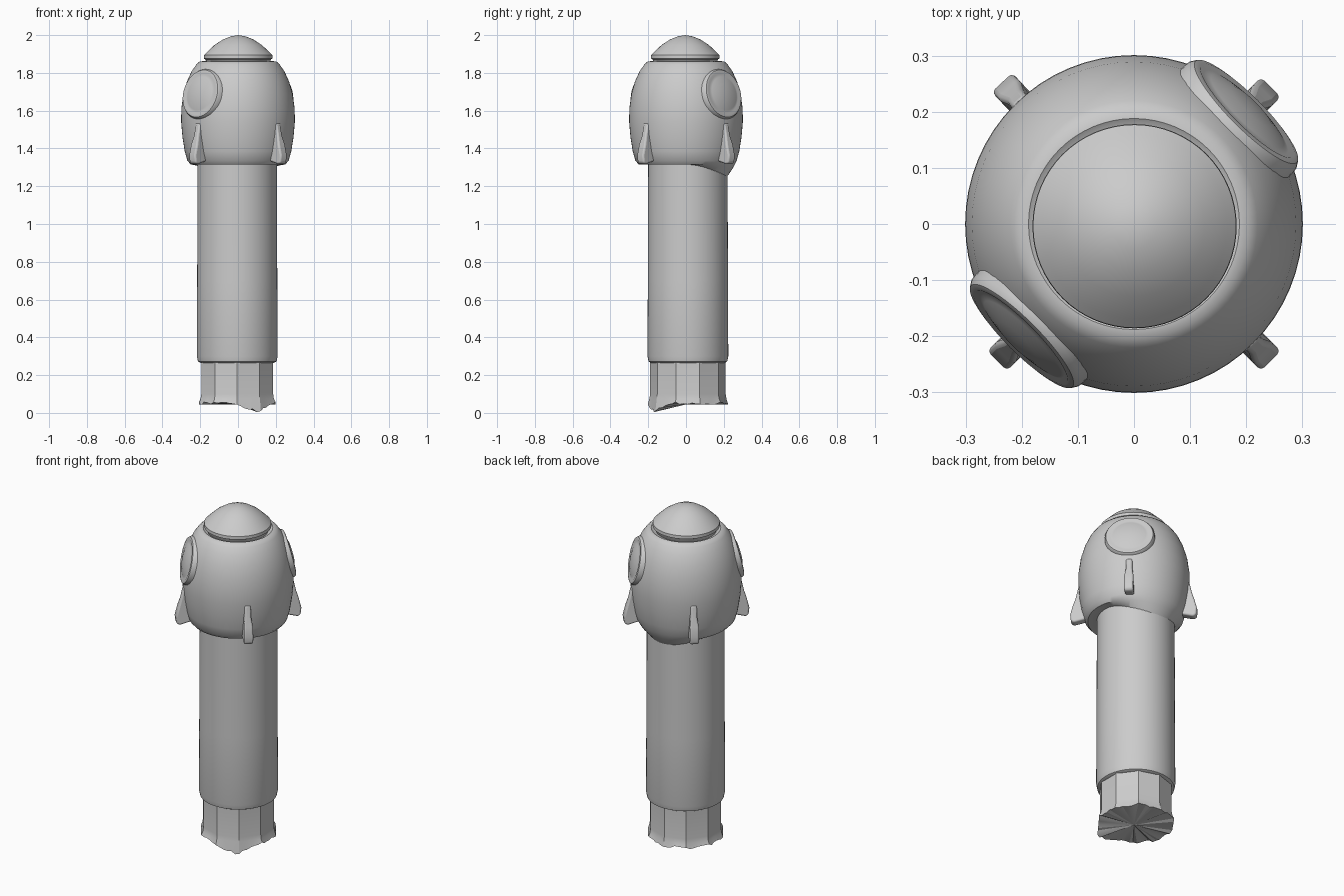
import bpy, bmesh, math, random
from mathutils import Matrix, Vector

random.seed(4)
if "Cube" in bpy.data.objects:
    bpy.data.objects.remove(bpy.data.objects["Cube"])

grey = bpy.data.materials.new("plain_grey")
grey.use_nodes = True
grey.diffuse_color = (0.6, 0.6, 0.6, 1)
grey.node_tree.nodes["Principled BSDF"].inputs["Base Color"].default_value = (0.6, 0.6, 0.6, 1)


def finish(name, bm, angle=40):
    bmesh.ops.remove_doubles(bm, verts=bm.verts, dist=0.0001)
    bmesh.ops.recalc_face_normals(bm, faces=bm.faces)
    mesh = bpy.data.meshes.new(name)
    bm.to_mesh(mesh)
    bm.free()
    mesh.materials.append(grey)
    obj = bpy.data.objects.new(name, mesh)
    bpy.context.collection.objects.link(obj)
    bpy.ops.object.select_all(action="DESELECT")
    obj.select_set(True)
    bpy.context.view_layer.objects.active = obj
    bpy.ops.object.shade_smooth_by_angle(angle=math.radians(angle))
    return obj


def lathe(profile, sides=64, turn=0.0):
    """Revolve (radius, height) points; zero radii close the ends."""
    bm = bmesh.new()
    rings = []
    for r, z in profile:
        rings.append([bm.verts.new((r * math.cos(a), r * math.sin(a), z))
                      for a in (turn + math.tau * i / sides for i in range(sides))])
    for low, high in zip(rings, rings[1:]):
        for i in range(sides):
            j = (i + 1) % sides
            bm.faces.new((low[i], low[j], high[j], high[i]))
    for end, ring in ((profile[0], rings[0]), (profile[-1], rings[-1])):
        if end[0] > 0:
            bm.faces.new(ring)
    return bm


# Tall shaft with a rounded lower lip
shaft = lathe([(0.195, 0.265), (0.208, 0.272), (0.214, 0.3), (0.212, 0.7), (0.21, 1.34)])
bmesh.ops.translate(shaft, verts=shaft.verts, vec=(-0.004, 0.01, 0))
finish("shaft", shaft)

# Faceted foot with a ragged, slightly flared lower edge
foot = bmesh.new()
corners, steps = 10, 6
levels = []
for r, z in ((0.213, 0.05), (0.204, 0.075), (0.2, 0.1), (0.2, 0.28)):
    ring = []
    for c in range(corners):
        a, b = (Vector((math.cos(t), math.sin(t), 0)) * r
                for t in (math.radians(18 + 36 * (c + k)) for k in (0, 1)))
        for s in range(steps):
            p = a.lerp(b, s / steps) + Vector((-0.004, 0.01, z))
            if z < 0.06:
                near = (p.xy - Vector((0.1, -0.18))).length
                p.z += random.uniform(-0.008, 0.008) - 0.042 * max(0, 1 - near / 0.13)
                p.z = max(p.z, 0.0)
            ring.append(foot.verts.new(p))
    levels.append(ring)
for low, high in zip(levels, levels[1:]):
    for i in range(len(low)):
        j = (i + 1) % len(low)
        foot.faces.new((low[i], low[j], high[j], high[i]))
hub = foot.verts.new((0, 0, 0.045))
for i, v in enumerate(levels[0]):
    foot.faces.new((hub, levels[0][(i + 1) % len(levels[0])], v))
foot.faces.new(levels[-1])
finish("foot", foot, 20)

# Egg-shaped hood, its lower edge sagging into the shaft at the back
hood = lathe([(0.2, 1.315), (0.25, 1.315), (0.268, 1.335), (0.282, 1.385), (0.294, 1.46),
              (0.301, 1.54), (0.3, 1.61), (0.289, 1.69), (0.27, 1.755), (0.245, 1.81),
              (0.22, 1.845), (0.204, 1.86), (0.188, 1.862), (0.17, 1.85)])
for v in hood.verts:
    radius = v.co.xy.length
    back = max(0, v.co.y / radius) ** 2
    if v.co.z < 1.33:
        v.co.z -= 0.09 * back * max(0, (0.262 - radius) / 0.062)
finish("hood", hood)

# Pointed lid on top
lid = lathe([(0.165, 1.85), (0.174, 1.872), (0.182, 1.876), (0.181, 1.894), (0.165, 1.91),
             (0.125, 1.948), (0.08, 1.977), (0.04, 1.993), (0, 2.0)])
bmesh.ops.translate(lid, verts=lid.verts, vec=(0.001, -0.004, 0))
finish("lid", lid)

# Two round portholes on opposite corners, with raised rims and domed panes
for name, degrees in (("right_front_porthole", 225), ("left_back_porthole", 45)):
    port = lathe([(0.138, -0.06), (0.135, -0.008), (0.128, 0.003), (0.116, 0.006), (0.104, 0.002),
                  (0.09, 0.006), (0.05, 0.016), (0, 0.019)], 48)
    port.transform(Matrix.Rotation(math.radians(degrees), 4, "Z")
                   @ Matrix.Translation((0.28, 0, 1.69))
                   @ Matrix.Rotation(math.radians(77), 4, "Y"))
    finish(name, port)

# Four small flared fins on the diagonals
for name, degrees in (("left_front_fin", -45), ("right_front_fin", 225),
                      ("left_back_fin", 45), ("right_back_fin", 133)):
    fin = bmesh.new()
    outline = [(0.25, 1.335), (0.325, 1.315), (0.341, 1.325), (0.345, 1.365),
               (0.331, 1.42), (0.316, 1.47), (0.302, 1.535), (0.25, 1.54)]
    face = fin.faces.new([fin.verts.new((r, -0.025, z)) for r, z in outline])
    moved = bmesh.ops.extrude_face_region(fin, geom=[face])["geom"]
    bmesh.ops.translate(fin, verts=[g for g in moved if isinstance(g, bmesh.types.BMVert)],
                        vec=(0, 0.05, 0))
    for v in fin.verts:
        v.co.y *= 1 if v.co.z < 1.45 else 0.7
    fin.transform(Matrix.Rotation(math.radians(degrees), 4, "Z"))
    obj = finish(name, fin)
    bevel = obj.modifiers.new("soft_edges", "BEVEL")
    bevel.width = 0.012
    bevel.segments = 3
